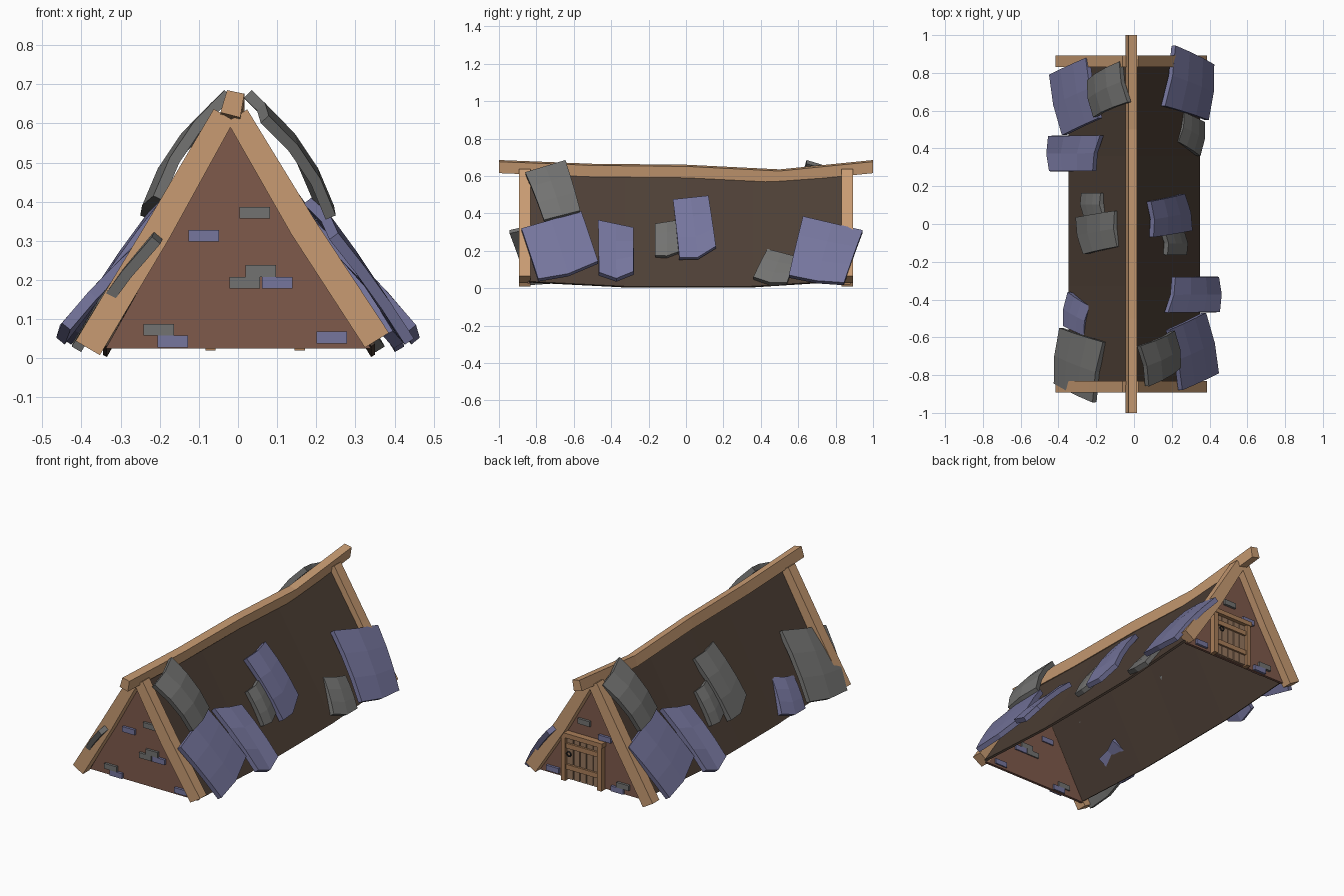
import bpy, bmesh
from mathutils import Vector

if "Cube" in bpy.data.objects:
    bpy.data.objects.remove(bpy.data.objects["Cube"])


def material(name, rgb):
    m = bpy.data.materials.new(name)
    m.diffuse_color = (*rgb, 1)
    m.use_nodes = True
    m.node_tree.nodes["Principled BSDF"].inputs["Base Color"].default_value = m.diffuse_color
    return m


WOOD = material("light_wood", (0.58, 0.33, 0.17))
DOOR = material("door_wood", (0.40, 0.21, 0.10))
PLANK = material("plank_wood", (0.30, 0.18, 0.11))
WALL = material("wall_brown", (0.21, 0.10, 0.07))
ROOF = material("roof_brown", (0.075, 0.05, 0.036))
BLUE = material("blue_slate", (0.18, 0.18, 0.34))
GREY = material("grey_slate", (0.17, 0.17, 0.165))
IRON = material("iron", (0.03, 0.03, 0.03))


def make(name, verts, faces, mat, recalc=True):
    me = bpy.data.meshes.new(name)
    me.from_pydata([tuple(v) for v in verts], [], faces)
    if recalc:
        bm = bmesh.new()
        bm.from_mesh(me)
        bmesh.ops.recalc_face_normals(bm, faces=bm.faces)
        bm.to_mesh(me)
        bm.free()
    me.materials.append(mat)
    ob = bpy.data.objects.new(name, me)
    bpy.context.collection.objects.link(ob)
    return ob


def loft(name, rings, mat):
    """Skin a series of equal rings and cap both ends."""
    n = len(rings[0])
    verts = [p for r in rings for p in r]
    faces = [(k * n + i, k * n + (i + 1) % n, (k + 1) * n + (i + 1) % n, (k + 1) * n + i)
             for k in range(len(rings) - 1) for i in range(n)]
    faces += [tuple(range(n)), tuple(range(len(verts) - n, len(verts)))]
    return make(name, verts, faces, mat)


def box(name, x, y, z, mat):
    """Box from (min, max) ranges."""
    return loft(name, [[(x[0], y[0], c), (x[1], y[0], c), (x[1], y[1], c), (x[0], y[1], c)]
                       for c in z], mat)


def thicken(ob, t):
    m = ob.modifiers.new("thickness", 'SOLIDIFY')
    m.thickness = t
    m.offset = -1


# Sagging ridge beam, slightly twisted section
section = [(-.028, .685), (.016, .676), (.006, .615), (-.045, .628)]
sag = [(-1, 0), (-.5, -.02), (0, -.025), (.5, -.05), (1, 0)]
loft("ridge_beam", [[(x, y, z + d) for x, z in section] for y, d in sag], WOOD)

# Roof shell, open underneath
stations = [(-.84, .03, .612), (-.33, .004, .60), (0, .003, .598), (.36, .004, .582), (.84, .035, .612)]
verts, faces = [], []
for y, zb, zt in stations:
    verts += [(-.335, y, zb), (-.012, y, zt), (.34, y, zb)]
for k in range(len(stations) - 1):
    for i in range(2):
        a = 3 * k + i
        faces.append((a, a + 1, a + 4, a + 3))
roof = make("roof_shell", verts, faces, ROOF, False)
roof.data.flip_normals()
thicken(roof, 0.012)

# Gable bricks: x, z, material; the flag marks those displaced by the door
bricks = [(.043, .372, GREY, 0), (-.088, .313, BLUE, 0), (.058, .223, GREY, 1),
          (.017, .193, GREY, 1), (.10, .193, BLUE, 1), (-.202, .073, GREY, 0),
          (-.167, .043, BLUE, 0), (.24, .053, BLUE, 0)]

# Barge boards: centre line points in x, z
boards = {"left": [(-.384, .026), (-.205, .325), (-.036, .622)],
          "right": [(.355, .046), (.165, .337), (-.002, .62)]}

for end, s in (("front", -1), ("back", 1)):
    # Gable wall
    loft(end + "_gable", [[(-.338, y * s, .025), (.34, y * s, .025), (-.012, y * s, .604)]
                          for y in (.832, .847)], WALL)
    for i, (x, z, mat, middle) in enumerate(bricks):
        if not (middle and s > 0):
            ys = sorted((.825 * s, .861 * s))
            box(f"{end}_brick_{i}", (x - .039, x + .039), ys, (z - .015, z + .015), mat)
    for side, pts in boards.items():
        d = (Vector(pts[-1]) - Vector(pts[0])).normalized()
        n = Vector((d.y, -d.x))
        rings = []
        for (x, z), w in zip(pts, (.036, .035, .03)):
            a, b = Vector((x, z)) + n * w, Vector((x, z)) - n * w
            rings.append([(a.x, .832 * s, a.y), (b.x, .832 * s, b.y),
                          (b.x, .892 * s, b.y), (a.x, .892 * s, a.y)])
        loft(f"{end}_{side}_barge_board", rings, WOOD)

# Plank door in the back gable
for i in range(5):
    x = -.058 + i * .0415
    box(f"door_plank_{i}", (x, x + .037), (.84, .862), (.028, .268 + .006 * (i % 2)), PLANK)
for i, z in enumerate((.085, .205)):
    box(f"door_crossbar_{i}", (-.055, .145), (.86, .873), (z, z + .028), DOOR)
for i, x in enumerate((-.083, .145)):
    box(f"door_post_{i}", (x, x + .026), (.84, .880), (.02, .275), DOOR)
box("door_lintel", (-.09, .178), (.84, .884), (.268, .294), DOOR)
bpy.ops.mesh.primitive_torus_add(location=(.12, .882, .18), rotation=(1.5708, 0, 0), major_radius=.013,
                                 minor_radius=.004, major_segments=10, minor_segments=5)
bpy.context.object.name = "door_ring"
bpy.context.object.data.materials.append(IRON)


def slate(name, corners, x_top, x_bot, bend, drop, mat, turn):
    """Bent stone slab; corners are y, z of top-left, top-right, bottom-right, bottom-left."""
    tl, tr, br, bl = [Vector(c) for c in corners]
    zt, zb = max(tl.y, tr.y), min(bl.y, br.y)
    verts, faces = [], []
    for v in (0, .33, .67, 1):
        for u in (0, .5, 1):
            p = tl.lerp(tr, u).lerp(bl.lerp(br, u), v)
            mid = 1 - abs(2 * u - 1)
            z = p.y - drop * mid * v
            t = (zt - p.y) / (zt - zb)
            x = x_top + (x_bot - x_top) * t + bend * 4 * v * (1 - v) + .012 * mid
            verts.append((x * turn, p.x * turn, z + bend * 2 * v * (1 - v)))
    for r in range(3):
        for c in range(2):
            a = r * 3 + c
            faces.append((a, a + 3, a + 4, a + 1))
    thicken(make(name, verts, faces, mat, False), .028)


# Roof slates, repeated on the other slope by a half turn
slates = [
    ([(-.86, .62), (-.645, .685), (-.565, .415), (-.76, .365)], .035, .25, .02, 0, GREY, GREY),
    ([(-.88, .32), (-.56, .412), (-.47, .145), (-.79, .05)], .19, .45, .005, .02, BLUE, BLUE),
    ([(-.47, .365), (-.28, .325), (-.28, .09), (-.465, .085)], .18, .455, .008, .035, BLUE, BLUE),
    ([(-.165, .345), (-.04, .365), (-.04, .195), (-.165, .175)], .165, .28, .006, .012, GREY, GREY),
    ([(-.07, .475), (.12, .495), (.16, .225), (-.035, .165)], .09, .31, .01, .03, BLUE, GREY),
    ([(.435, .21), (.59, .17), (.54, .03), (.36, .06)], .235, .375, .006, .015, GREY, BLUE),
    ([(.625, .385), (.945, .31), (.845, .03), (.55, .07)], .165, .425, .01, .01, BLUE, GREY),
]
for i, (corners, xt, xb, bend, drop, right, left) in enumerate(slates):
    slate(f"right_slate_{i}", corners, xt, xb, bend, drop, right, 1)
    slate(f"left_slate_{i}", corners, xt, xb, bend, drop, left, -1)
